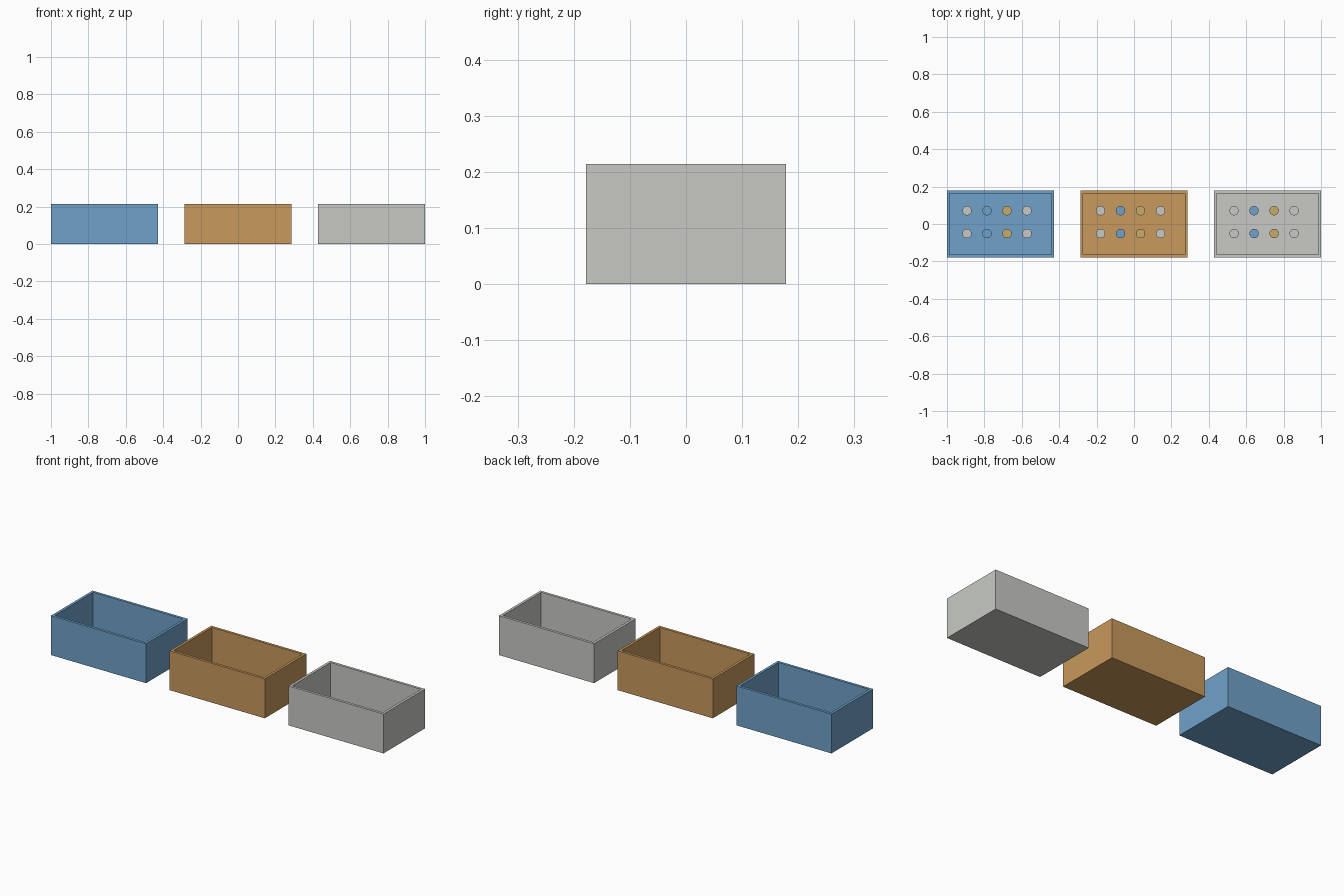
import bpy
import bmesh

if "Cube" in bpy.data.objects:
    bpy.data.objects.remove(bpy.data.objects["Cube"], do_unlink=True)

WIDTH, DEPTH, HEIGHT = 0.572, 0.357, 0.214
WALL = 0.02
SPACING = 0.714


def make_material(name, rgb):
    mat = bpy.data.materials.new(name)
    mat.use_nodes = True
    color = (*rgb, 1.0)
    mat.diffuse_color = color
    mat.node_tree.nodes["Principled BSDF"].inputs["Base Color"].default_value = color
    return mat


blue = make_material("blue", (0.16, 0.36, 0.59))
orange = make_material("orange", (0.58, 0.32, 0.107))
grey = make_material("light grey", (0.58, 0.59, 0.56))
gold = make_material("gold", (0.57, 0.41, 0.14))


def add_object(name, bm, mat, location):
    mesh = bpy.data.meshes.new(name)
    bm.to_mesh(mesh)
    bm.free()
    mesh.materials.append(mat)
    obj = bpy.data.objects.new(name, mesh)
    obj.location = location
    bpy.context.collection.objects.link(obj)
    return obj


def add_bin(name, mat, x):
    """Open box: the top face is inset for the rim, then sunk to the floor."""
    bm = bmesh.new()
    bmesh.ops.create_cube(bm, size=1)
    bmesh.ops.scale(bm, vec=(WIDTH, DEPTH, HEIGHT), verts=bm.verts)
    bm.normal_update()
    top = max(bm.faces, key=lambda f: f.calc_center_median().z)
    bmesh.ops.inset_region(bm, faces=[top], thickness=WALL)
    well = bmesh.ops.extrude_discrete_faces(bm, faces=[top])["faces"][0]
    bmesh.ops.translate(bm, vec=(0, 0, WALL - HEIGHT), verts=well.verts)
    bmesh.ops.recalc_face_normals(bm, faces=bm.faces)
    add_object(name, bm, mat, (x, 0, HEIGHT / 2))


def add_peg(name, mat, x, y, radius=0.025, height=0.035):
    """Short round peg standing on the bin floor."""
    bm = bmesh.new()
    bmesh.ops.create_cone(bm, cap_ends=True, segments=20,
                          radius1=radius, radius2=radius, depth=height)
    obj = add_object(name, bm, mat, (x, y, WALL + height / 2))
    bpy.ops.object.select_all(action="DESELECT")
    obj.select_set(True)
    bpy.context.view_layer.objects.active = obj
    bpy.ops.object.shade_smooth_by_angle()


# Three bins in a row, each holding two rows of four pegs
bins = [("blue", blue), ("orange", orange), ("grey", grey)]
peg_colors = [grey, blue, gold, grey]

for i, (label, mat) in enumerate(bins):
    bin_x = (i - 1) * SPACING
    add_bin(f"{label}_bin", mat, bin_x)
    for row, y in (("back", 0.071), ("front", -0.051)):
        for col, peg_mat in enumerate(peg_colors):
            peg_x = bin_x - 0.179 + col * 0.107
            add_peg(f"{label}_bin_{row}_peg_{col + 1}", peg_mat, peg_x, y)
